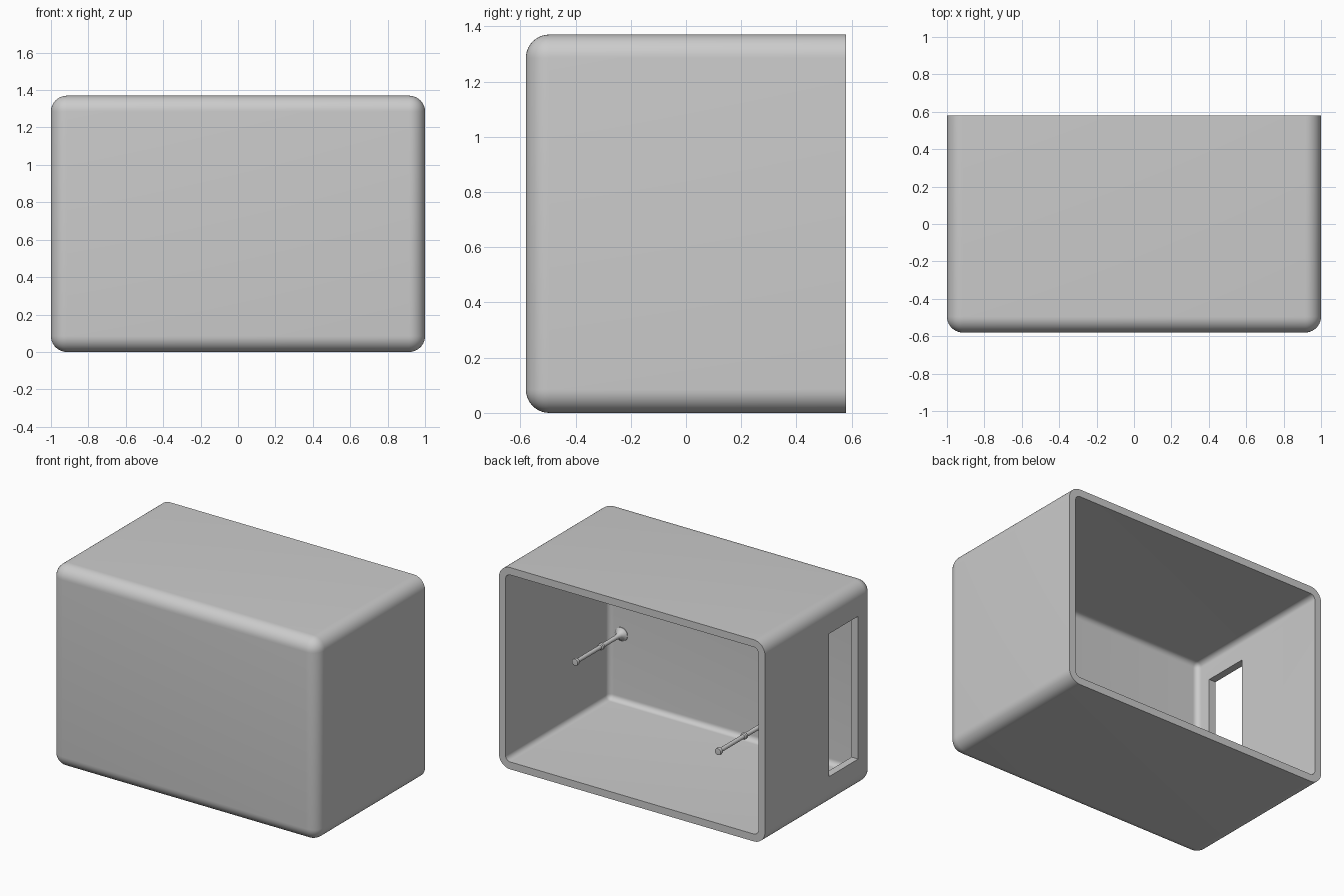
import bpy, bmesh, math
from mathutils import Matrix

W, D, H = 2.0, 1.16, 1.37        # overall size
WALL, RADIUS = 0.05, 0.085

if "Cube" in bpy.data.objects:
    bpy.data.objects.remove(bpy.data.objects["Cube"], do_unlink=True)

grey = bpy.data.materials.new("plain grey")
grey.use_nodes = True
grey.diffuse_color = (0.6, 0.6, 0.6, 1)
grey.node_tree.nodes["Principled BSDF"].inputs["Base Color"].default_value = (0.6, 0.6, 0.6, 1)


def make_object(name, bm):
    bmesh.ops.recalc_face_normals(bm, faces=bm.faces)
    mesh = bpy.data.meshes.new(name)
    bm.to_mesh(mesh)
    bm.free()
    mesh.materials.append(grey)
    obj = bpy.data.objects.new(name, mesh)
    bpy.context.collection.objects.link(obj)
    return obj


def box(size, centre):
    bm = bmesh.new()
    bmesh.ops.create_cube(bm, size=1, matrix=Matrix.Translation(centre) @ Matrix.Diagonal((*size, 1)))
    return bm


def select_only(obj):
    bpy.ops.object.select_all(action="DESELECT")
    obj.select_set(True)
    bpy.context.view_layer.objects.active = obj


def smooth(obj):
    select_only(obj)
    bpy.ops.object.shade_smooth_by_angle(angle=math.radians(30))


# Housing: rounded box, open at the back
bm = box((W, D, H), (0, 0, H / 2))
back = [f for f in bm.faces if f.calc_center_median().y > D / 2 - 0.01]
bmesh.ops.delete(bm, geom=back, context="FACES")
edges = [e for e in bm.edges if not e.is_boundary]
bmesh.ops.bevel(bm, geom=edges, offset=RADIUS, segments=10, profile=0.5, affect="EDGES")
housing = make_object("housing", bm)

# Side opening cut through the -x wall
cutter = make_object("opening_cutter", box((0.3, 0.312, 0.97), (-W / 2, -0.264, H / 2)))
cutter.hide_render = True

wall = housing.modifiers.new("wall", "SOLIDIFY")
wall.thickness = WALL
wall.offset = -1
wall.use_even_offset = True
cut = housing.modifiers.new("opening", "BOOLEAN")
cut.operation = "DIFFERENCE"
cut.solver = "EXACT"
cut.object = cutter
select_only(housing)
bpy.ops.object.modifier_apply(modifier="wall")
bpy.ops.object.modifier_apply(modifier="opening")
bpy.data.objects.remove(cutter, do_unlink=True)
smooth(housing)

# Peg profile: (radius, distance from the front wall)
PEG = [(0, -0.01), (0.047, -0.01), (0.046, 0.004), (0.033, 0.012), (0.022, 0.028),
       (0.015, 0.055), (0.014, 0.205), (0.022, 0.21), (0.022, 0.228), (0.014, 0.233),
       (0.014, 0.475), (0.022, 0.48), (0.024, 0.49), (0.022, 0.503), (0, 0.505)]


def peg(name, x, z):
    bm = bmesh.new()
    verts = [bm.verts.new((r, y, 0)) for r, y in PEG]
    outline = [bm.edges.new(pair) for pair in zip(verts, verts[1:])]
    bmesh.ops.spin(bm, geom=verts + outline, cent=(0, 0, 0), axis=(0, 1, 0),
                   angle=math.tau, steps=24)
    bmesh.ops.remove_doubles(bm, verts=bm.verts, dist=0.0005)
    obj = make_object(name, bm)
    obj.location = (x, -D / 2 + WALL, z)
    smooth(obj)


# Two pegs standing on the inside of the front wall
peg("upper_peg", 0.855, 0.51)
peg("lower_peg", -0.22, 0.19)
